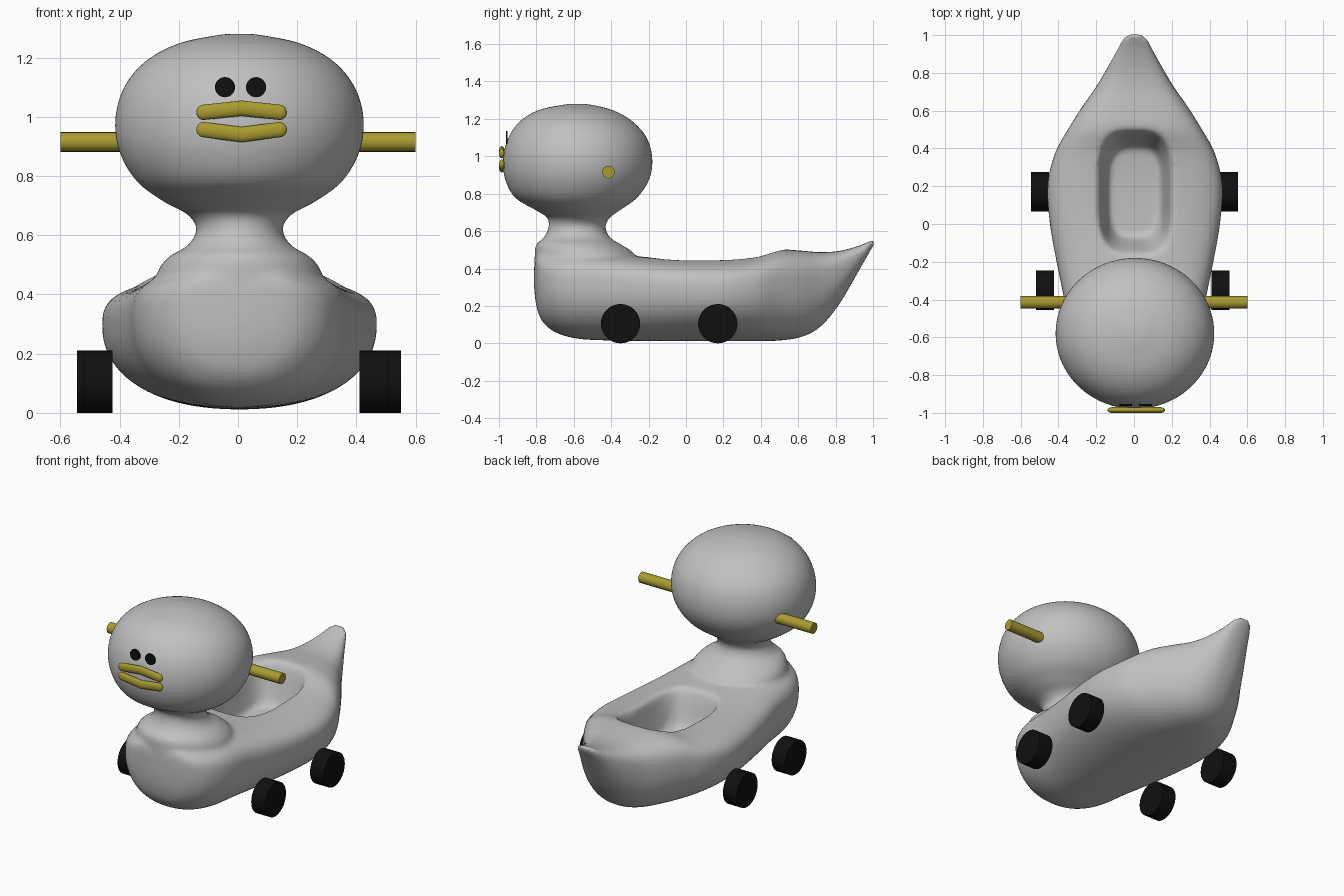
import bpy
import bmesh
import math
from mathutils import Matrix, Vector

default_cube = bpy.data.objects.get("Cube")
if default_cube:
    bpy.data.objects.remove(default_cube, do_unlink=True)

CENTRE_X = 0.005


def make_material(name, red, green, blue):
    material = bpy.data.materials.new(name)
    material.use_nodes = True
    colour = (red, green, blue, 1.0)
    material.diffuse_color = colour
    shader = material.node_tree.nodes["Principled BSDF"]
    shader.inputs["Base Color"].default_value = colour
    shader.inputs["Roughness"].default_value = 0.6
    return material


grey = make_material("soft grey", 0.53, 0.53, 0.53)
yellow = make_material("olive yellow", 0.40, 0.33, 0.03)
black = make_material("black", 0.005, 0.005, 0.005)


def finish(bm, name, material):
    """Turn a bmesh into a named, coloured object."""
    bmesh.ops.recalc_face_normals(bm, faces=bm.faces)
    mesh = bpy.data.meshes.new(name)
    bm.to_mesh(mesh)
    bm.free()
    mesh.materials.append(material)
    obj = bpy.data.objects.new(name, mesh)
    bpy.context.collection.objects.link(obj)
    return obj


def shade(obj):
    bpy.ops.object.select_all(action="DESELECT")
    obj.select_set(True)
    bpy.context.view_layer.objects.active = obj
    bpy.ops.object.shade_smooth_by_angle(angle=math.radians(40))


def spline(rows, steps):
    """Pass a smooth curve through rows of numbers."""
    rows = [Vector(row) for row in rows]
    padded = [rows[0]] + rows + [rows[-1]]
    result = []
    for a, b, c, d in zip(padded, padded[1:], padded[2:], padded[3:]):
        for i in range(steps):
            t = i / steps
            slope_b, slope_c = (c - a) / 2, (d - b) / 2
            bend = (c - b) * 3 - slope_b * 2 - slope_c
            twist = (b - c) * 2 + slope_b + slope_c
            result.append(b + slope_b * t + bend * t * t + twist * t ** 3)
    return result + [rows[-1]]


def loft(bm, rings):
    """Skin closed rings and cap both ends."""
    loops = [[bm.verts.new(point) for point in ring] for ring in rings]
    count = len(loops[0])
    for low, high in zip(loops, loops[1:]):
        for i in range(count):
            j = (i + 1) % count
            bm.faces.new((low[i], low[j], high[j], high[i]))
    bm.faces.new(loops[0])
    bm.faces.new(loops[-1])


def signed_power(value, power):
    return math.copysign(abs(value) ** power, value)


def seat_drop(x, y):
    """Depth of the scooped seat under a point on the top."""
    radius = (abs(x / 0.185) ** 3.5 + abs((y - 0.17) / 0.315) ** 3.5) ** (1 / 3.5)
    t = min(max((1.08 - radius) / 0.36, 0), 1)
    return 0.22 * t * t * (3 - 2 * t)


def body_ring(row, count=128):
    y, width, bottom, top = row
    middle = bottom + 0.65 * (top - bottom)
    ring = []
    for i in range(count):
        angle = math.tau * (i + 0.5) / count
        upper = math.sin(angle) > 0
        power = 0.68 if upper else 0.9
        x = width * signed_power(math.cos(angle), power)
        height = top - middle if upper else middle - bottom
        z = middle + height * signed_power(math.sin(angle), power)
        if upper:
            z -= seat_drop(x, y)
        ring.append((x + CENTRE_X, y, z))
    return ring


def head_ring(row, count=96):
    z, width, front, back = row
    ring = []
    for i in range(count):
        angle = math.tau * i / count
        y = (front + back) / 2 + (back - front) / 2 * math.sin(angle)
        ring.append((CENTRE_X + width * math.cos(angle), y, z))
    return ring


# Body stations: y, half width, underside, top
body_rows = [
    (-0.812, 0.04, 0.29, 0.42), (-0.80, 0.15, 0.20, 0.47),
    (-0.77, 0.23, 0.12, 0.48), (-0.70, 0.30, 0.06, 0.485),
    (-0.58, 0.35, 0.025, 0.49), (-0.40, 0.375, 0.015, 0.48),
    (-0.20, 0.415, 0.012, 0.46), (0.0, 0.45, 0.012, 0.45),
    (0.20, 0.463, 0.012, 0.452), (0.37, 0.425, 0.012, 0.467),
    (0.50, 0.355, 0.015, 0.50), (0.62, 0.28, 0.035, 0.495),
    (0.72, 0.21, 0.09, 0.487), (0.82, 0.15, 0.21, 0.494),
    (0.92, 0.095, 0.38, 0.52), (0.98, 0.065, 0.485, 0.545),
    (1.005, 0.03, 0.525, 0.557),
]

# Head and neck stations: z, half width, front y, back y
head_rows = [
    (0.30, 0.18, -0.70, -0.35), (0.40, 0.28, -0.80, -0.27),
    (0.48, 0.275, -0.808, -0.28), (0.53, 0.235, -0.80, -0.35),
    (0.565, 0.175, -0.76, -0.405), (0.62, 0.145, -0.735, -0.43),
    (0.67, 0.175, -0.74, -0.41), (0.71, 0.25, -0.80, -0.355),
    (0.78, 0.345, -0.915, -0.26), (0.88, 0.405, -0.968, -0.195),
    (0.99, 0.42, -0.978, -0.18), (1.10, 0.39, -0.95, -0.21),
    (1.19, 0.315, -0.885, -0.29), (1.25, 0.20, -0.78, -0.40),
    (1.28, 0.05, -0.63, -0.53),
]

# Blend body and head into a single soft skin
bm = bmesh.new()
loft(bm, [body_ring(row) for row in spline(body_rows, 8)])
loft(bm, [head_ring(row) for row in spline(head_rows, 6)])
body = finish(bm, "body_and_head", grey)
remesh = body.modifiers.new("Blend", "REMESH")
remesh.mode = "VOXEL"
remesh.voxel_size = 0.013
remesh.use_smooth_shade = True
smooth = body.modifiers.new("Soften", "SMOOTH")
smooth.factor = 0.5
smooth.iterations = 8


def cylinder(name, material, centre, radius, depth, axis, sides=40):
    bm = bmesh.new()
    bmesh.ops.create_cone(bm, cap_ends=True, segments=sides, radius1=radius,
                          radius2=radius, depth=depth)
    turn = Vector((0, 0, 1)).rotation_difference(Vector(axis)).to_matrix().to_4x4()
    bm.transform(Matrix.Translation(centre) @ turn)
    shade(finish(bm, name, material))


SIDEWAYS, FORWARD = (1, 0, 0), (0, -1, 0)

# Wheels
for end, y, reach, shift in (("front", -0.35, 0.465, -0.007), ("rear", 0.17, 0.50, 0.003)):
    for side, sign in (("left", 1), ("right", -1)):
        cylinder(f"{end}_{side}_wheel", black, (sign * reach + shift, y, 0.105),
                 0.105, 0.095, SIDEWAYS)

# Handlebar through the head
cylinder("handlebar", yellow, (0, -0.415, 0.915), 0.033, 1.2, SIDEWAYS)

# Eyes
for side, x in (("left", 0.061), ("right", -0.044)):
    cylinder(f"{side}_eye", black, (x, -0.958, 1.10), 0.034, 0.009, FORWARD)


def lip(name, z, bend):
    """Flattened capsule with a kink in the middle."""
    half = 0.127
    bm = bmesh.new()
    bmesh.ops.create_uvsphere(bm, u_segments=24, v_segments=24, radius=0.026)
    bm.transform(Matrix.Rotation(math.pi / 2, 4, "Y"))
    for vert in bm.verts:
        if abs(vert.co.x) > 0.0001:
            vert.co.x += math.copysign(half, vert.co.x)
        vert.co.y *= 0.58
        vert.co.z += bend * max(0, 1 - abs(vert.co.x) / half)
    bm.transform(Matrix.Translation((0.012, -0.985, z)))
    shade(finish(bm, name, yellow))


# Beak
lip("upper_beak", 1.015, 0.014)
lip("lower_beak", 0.957, -0.017)
